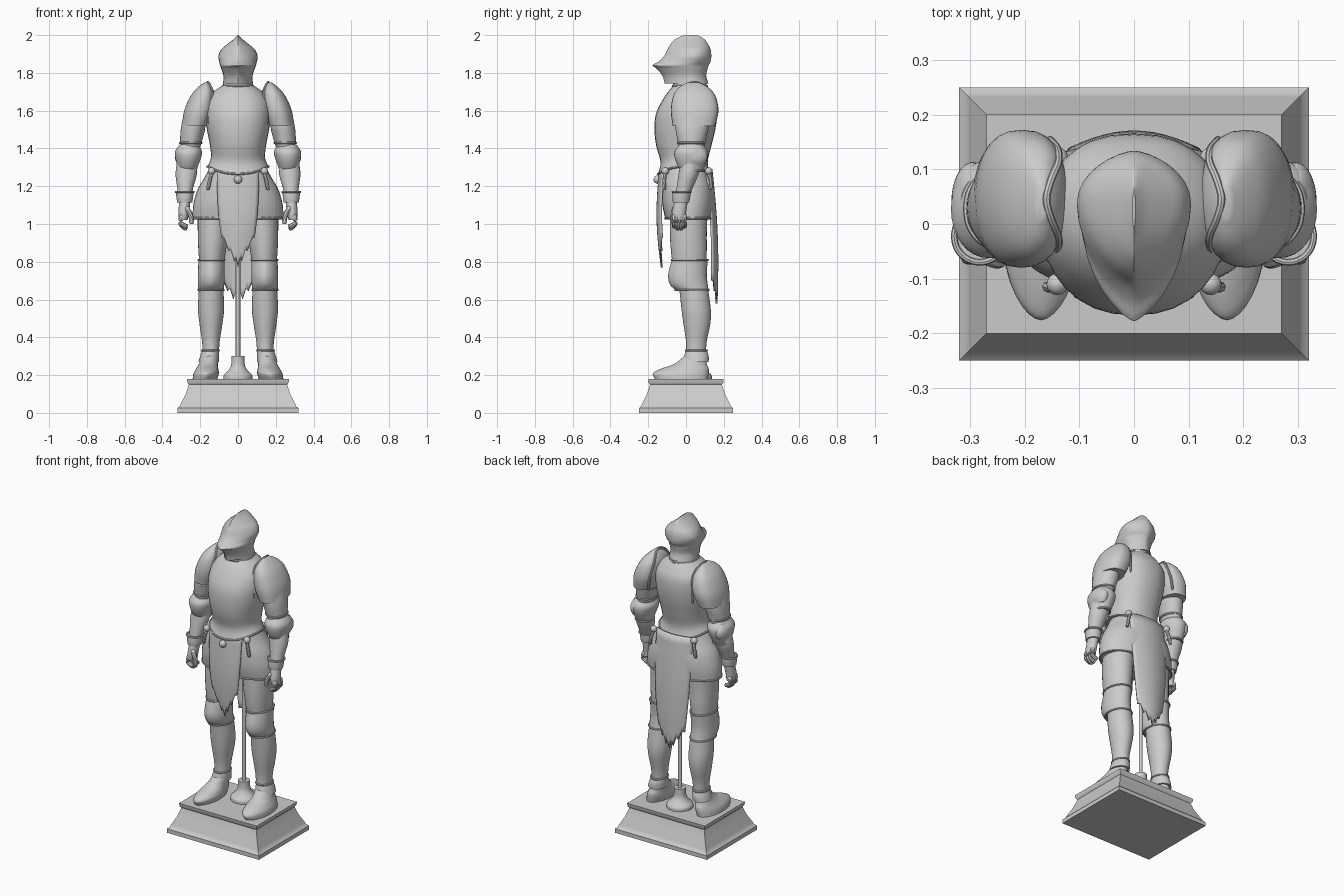
import bpy
import math
from mathutils import Vector

cube = bpy.data.objects.get("Cube")
if cube:
    bpy.data.objects.remove(cube, do_unlink=True)

grey = (0.6, 0.6, 0.6, 1)
steel = bpy.data.materials.new("plain grey")
steel.use_nodes = True
steel.diffuse_color = grey
steel.node_tree.nodes["Principled BSDF"].inputs["Base Color"].default_value = grey


def make_object(name, verts, faces, mirror=False):
    mesh = bpy.data.meshes.new(name)
    mesh.from_pydata(verts, [], faces)
    mesh.materials.append(steel)
    mesh.shade_smooth()
    mesh.set_sharp_from_angle(angle=math.radians(40))
    obj = bpy.data.objects.new(name, mesh)
    bpy.context.scene.collection.objects.link(obj)
    if mirror:
        obj.modifiers.new("both sides", 'MIRROR')
    return obj


def spline(rows, steps):
    """Pass a smooth curve through rows of numbers."""
    out = []
    last = len(rows) - 1
    for i in range(last):
        before, start, end, after = (rows[max(0, min(last, i + k))] for k in (-1, 0, 1, 2))
        for step in range(steps):
            t = step / steps
            out.append([q + t * ((r - p) + t * ((2 * p - 5 * q + 4 * r - e) + t * (3 * (q - r) + e - p))) / 2
                        for p, q, r, e in zip(before, start, end, after)])
    return out + [list(rows[last])]


def bridge(rings, sides, closed=False):
    """Faces joining neighbouring rings of points, with end caps unless closed."""
    faces = []
    for i in range(rings if closed else rings - 1):
        here, there = i * sides, (i + 1) % rings * sides
        for k in range(sides):
            n = (k + 1) % sides
            faces.append((here + k, here + n, there + n, there + k))
    if not closed:
        faces.append(tuple(reversed(range(sides))))
        faces.append(tuple(range((rings - 1) * sides, rings * sides)))
    return faces


def tube(name, points, radius, mirror=True, closed=False, sides=8):
    """Round bar along a smooth path, tapered at open ends."""
    points = list(points)
    path = [Vector(p) for p in spline(points + points[:1] if closed else points, 4)]
    if closed:
        path.pop()
    verts, last = [], len(path) - 1
    for i, p in enumerate(path):
        ahead = path[(i + 1) % len(path)] if closed else path[min(i + 1, last)]
        behind = path[i - 1] if closed or i else p
        turn = (ahead - behind).to_track_quat('Z', 'Y')
        r = radius * 0.6 if not closed and i in (0, last) else radius
        for k in range(sides):
            a = math.tau * k / sides
            verts.append(p + turn @ Vector((r * math.cos(a), r * math.sin(a), 0)))
    make_object(name, verts, bridge(len(path), sides, closed), mirror)


def loft(name, rows, x=(0, 0), mirror=False, sides=32, steps=4, front=1, back=1, mid=0.5, dip=0, rims=()):
    """Rows run upward: height, half width, front y, back y. The centre leans
    between the two x values; front and back above 1 make those ends pointed;
    dip lowers the middle of the bottom edge."""
    rings = spline(rows, steps)
    low, high = rows[0][0], rows[-1][0]
    turn = 0.5 if sides == 4 else 0
    verts = []
    for z, half, yf, yb in rings:
        t = (z - low) / (high - low)
        cx = x[0] + (x[1] - x[0]) * t
        ym = yf + (yb - yf) * mid
        for k in range(sides):
            a = math.tau * (k + turn) / sides
            c, s = math.cos(a), math.sin(a)
            if sides == 4:
                c, s = math.copysign(1, c), math.copysign(1, s)
            across = math.copysign(abs(c) ** (front if s < 0 else back), c) * half
            lower = dip * (s * s - 0.5) * (1 - t) ** 4
            verts.append((cx + across, ym + s * (ym - yf if s < 0 else yb - ym), z - lower))
    make_object(name, verts, bridge(len(rings), sides), mirror)
    # Rolled edges follow the chosen end rings
    for end in rims:
        ring = verts[:sides] if end == "lower" else verts[-sides:]
        tube(f"{name}_{end}_rim", ring[::2], 0.006, mirror, closed=True)


def stud(name, x, y, z, r, mirror=True):
    rows = []
    for i in range(9):
        a = math.pi * (i / 8 - 0.5)
        wide = r * max(math.cos(a), 0.02)
        rows.append((z + r * math.sin(a), wide, y - wide, y + wide))
    loft(name, rows, (x, x), mirror, sides=16, steps=1)


def cloth(name, top, side, tip, wide, narrow, y_top, y_tip, bulge, curl):
    """Hanging cloth, tapering to a torn hem that is lowest in the middle."""
    cols, levels = 13, 14
    verts, faces = [], []
    for i in range(levels + 1):
        for k in range(cols):
            u = 2 * k / (cols - 1) - 1
            torn = 0.05 * (k % 2) * (1 - abs(u) / 2)
            hem = tip + (side - tip) * abs(u) ** 1.5 + torn
            z = top + (hem - top) * i / levels
            t = (top - z) / (top - tip)
            half = wide + (narrow - wide) * t ** 2.5
            y = y_top + (y_tip - y_top) * t + bulge * math.sin(math.pi * t)
            verts.append((u * half, y + curl * u * u, z))
    for i in range(levels):
        for k in range(cols - 1):
            a = i * cols + k
            faces.append((a, a + 1, a + cols + 1, a + cols))
    thick = make_object(name, verts, faces).modifiers.new("thickness", 'SOLIDIFY')
    thick.thickness, thick.offset = 0.01, 0


# Plinth and support stand
plinth_edge = [(0, .32), (.025, .32), (.035, .308), (.05, .302), (.1, .277), (.15, .26), (.16, .268), (.18, .27)]
loft("plinth", [(z, h, .07 - h, h - .07) for z, h in plinth_edge], sides=4, steps=1)
stand_edge = [(.18, .077), (.2, .075), (.22, .055), (.25, .037), (.3, .034)]
loft("stand_foot", [(z, r, .06 - r, .06 + r) for z, r in stand_edge])
loft("stand_pole", [(z, .012, .05, .07) for z in (.29, 1.1)], sides=16, steps=1)

# Feet and legs
loft("shoe", [(.18, .065, -.165, .115), (.21, .067, -.175, .12), (.235, .058, -.13, .12),
              (.26, .05, -.06, .11), (.31, .042, 0, .105)], (.175, .146), True, front=1.15)
loft("ankle_cuff", [(.27, .054, -.01, .12), (.3, .05, -.01, .12), (.33, .044, 0, .11)],
     (.155, .146), True, rims=("upper",))
loft("greave", [(.3, .042, 0, .105), (.38, .047, 0, .11), (.48, .062, -.015, .13),
                (.56, .069, -.025, .13), (.7, .062, -.04, .11)], (.144, .142), True)
loft("knee_plate", [(.65, .067, -.055, .12), (.68, .07, -.085, .115), (.73, .071, -.095, .11),
                    (.81, .069, -.075, .115)], (.143, .14), True, front=1.2, rims=("lower", "upper"))
loft("thigh_plate", [(.78, .063, -.07, .105), (.86, .073, -.08, .11), (.95, .08, -.085, .11),
                     (1.07, .085, -.085, .115)], (.14, .128), True)

# Hip skirt, belt studs and straps
loft("hip_skirt", [(1.03, .24, -.11, .14), (1.1, .237, -.125, .148), (1.18, .215, -.13, .145),
                   (1.25, .175, -.13, .13), (1.31, .145, -.125, .115)], front=.8, back=.8, rims=("lower",))
stud("belt_stud_centre", 0, -.15, 1.235, .022, False)
for place, y, out in (("front", -.11, -.005), ("back", .12, .01)):
    stud(f"belt_stud_{place}", .14, y, 1.28, .02)
    tube(f"{place}_strap", [(.14, y, 1.27), (.15, y + out, 1.23), (.16, y + out, 1.18)], .01)

# Torn cloths
cloth("front_cloth", top=1.28, side=.93, tip=.77, wide=.11, narrow=.05,
      y_top=-.138, y_tip=-.128, bulge=-.018, curl=.02)
cloth("back_cloth", top=1.29, side=.7, tip=.58, wide=.125, narrow=.07,
      y_top=.135, y_tip=.162, bulge=.015, curl=-.028)

# Breastplate and collar
loft("breastplate", [(1.285, .162, -.148, .128), (1.34, .143, -.135, .115), (1.42, .15, -.158, .135),
                     (1.5, .165, -.167, .155), (1.58, .172, -.16, .165), (1.65, .165, -.128, .16),
                     (1.7, .13, -.095, .135), (1.735, .08, -.065, .11)],
     front=.88, back=.85, dip=.04, rims=("lower",))
loft("collar", [(1.69, .098, -.08, .12), (1.73, .08, -.07, .11), (1.82, .068, -.06, .095)])
loft("collar_ring", [(1.715, .082, -.07, .11), (1.73, .08, -.07, .11)], rims=("upper",))

# Helmet with a beaked front and a comb along the top
loft("helmet", [(1.745, .079, -.113, .118), (1.785, .077, -.125, .107), (1.825, .09, -.158, .115),
                (1.84, .095, -.178, .12), (1.86, .1, -.145, .13), (1.89, .104, -.115, .134),
                (1.925, .088, -.098, .13), (1.955, .053, -.08, .115), (1.98, .022, -.055, .095),
                (2, .003, -.01, .06)], front=1.5, back=1.3, mid=.62)

# Shoulders, with a rim arching over the inner edge
loft("shoulder_plate", [(1.52, .07, -.07, .155), (1.6, .08, -.08, .172), (1.68, .064, -.067, .155),
                        (1.725, .036, -.035, .115), (1.75, .01, .01, .07)],
     (.225, .168), True, front=.85, back=.75)
arch = [math.pi * i / 10 for i in range(11)]
tube("shoulder_rim", [(.125 + .03 * math.cos(a) ** 4 + .035 * math.sin(a) ** 6,
                       .045 - .122 * math.cos(a) * (1 - .1 * abs(math.cos(a))),
                       1.53 + .22 * math.sin(a)) for a in arch], .007)

# Arms
loft("upper_arm_plate", [(1.43, .057, -.042, .098), (1.5, .064, -.055, .118), (1.57, .062, -.055, .125)],
     (.25, .228), True, rims=("lower",))
loft("lower_arm_plate", [(1.38, .048, -.035, .09), (1.5, .062, -.055, .118)], (.257, .235), True)
loft("elbow_plate", [(1.28, .047, -.025, .085), (1.31, .056, -.045, .1), (1.35, .068, -.06, .115),
                     (1.385, .071, -.06, .115), (1.42, .05, -.035, .09)], (.268, .26), True,
     front=.9, rims=("lower",))
loft("elbow_guard", [(1.31, .022, .01, .09), (1.34, .037, -.02, .11), (1.375, .037, -.035, .11),
                     (1.41, .022, -.02, .08)], (.295, .295), True)
loft("forearm", [(1.13, .034, -.06, .01), (1.19, .042, -.05, .035), (1.26, .056, -.04, .065),
                 (1.32, .055, -.03, .075)], (.284, .27), True)
loft("wrist_cuff", [(1.115, .04, -.07, .017), (1.14, .044, -.072, .022), (1.17, .047, -.07, .025)],
     (.282, .282), True, rims=("upper",))

# Hands with curled fingers
loft("palm", [(1.02, .022, -.07, 0), (1.06, .028, -.074, 0), (1.12, .03, -.062, .01)], (.29, .282), True)
for n in range(4):
    y = -.062 + n * .018
    z = .97 + .01 * abs(n - 1.5)
    tube("finger", [(.297, y, 1.05), (.304, y, 1.01), (.29, y, z + .01), (.268, y, z)], .0125)
tube("thumb", [(.275, -.06, 1.09), (.252, -.068, 1.05), (.245, -.066, 1)], .0135)
